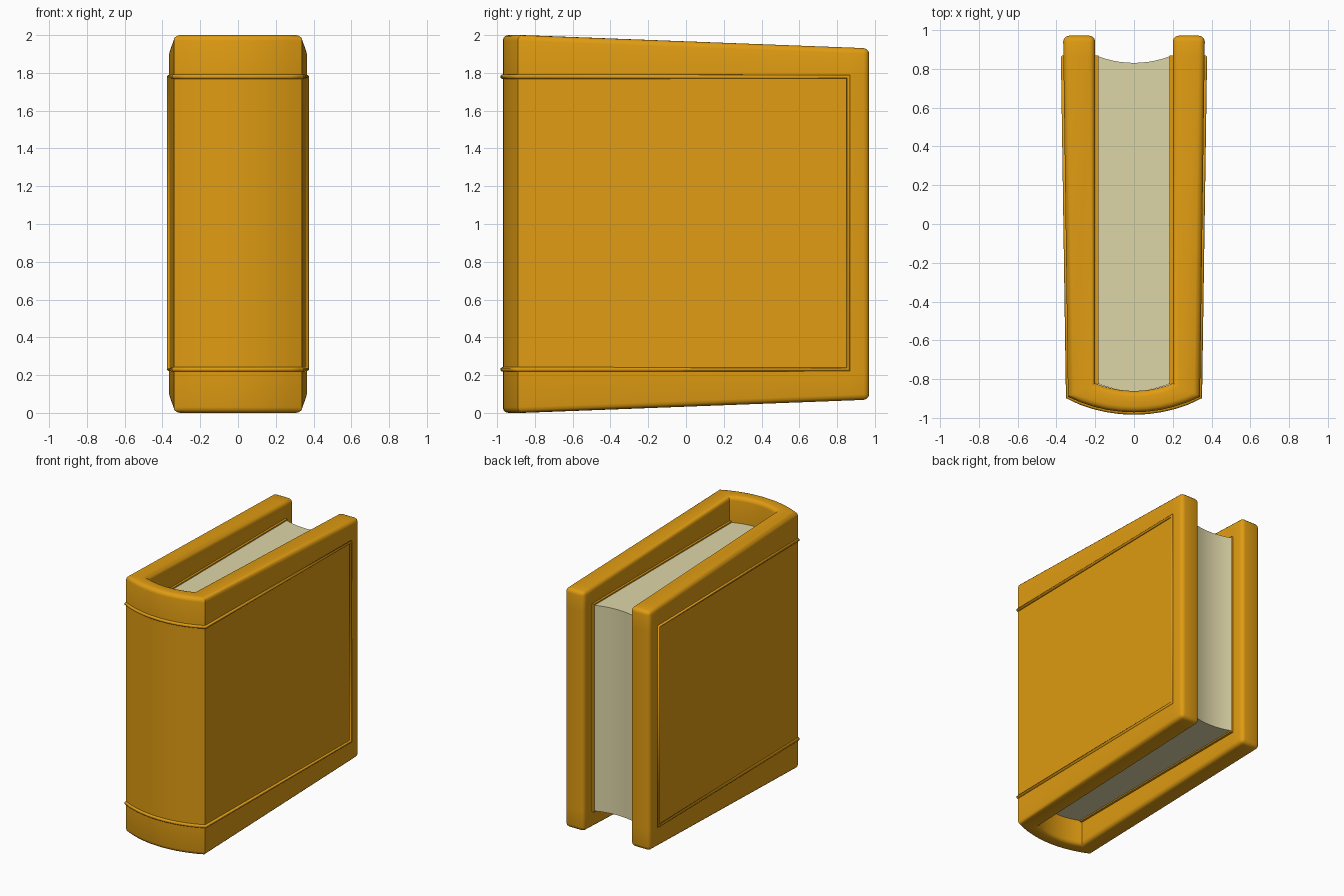
import bpy, bmesh, math

if "Cube" in bpy.data.objects:
    bpy.data.objects.remove(bpy.data.objects["Cube"])


def material(name, rgb):
    m = bpy.data.materials.new(name)
    m.diffuse_color = (*rgb, 1)
    m.use_nodes = True
    m.node_tree.nodes["Principled BSDF"].inputs["Base Color"].default_value = m.diffuse_color
    return m


ORANGE = material("orange leather", (0.74, 0.33, 0.006))
CREAM = material("cream paper", (0.73, 0.67, 0.39))


def finish(bm, name, mat, angle=40):
    bmesh.ops.recalc_face_normals(bm, faces=bm.faces[:])
    me = bpy.data.meshes.new(name)
    bm.to_mesh(me)
    bm.free()
    ob = bpy.data.objects.new(name, me)
    bpy.context.collection.objects.link(ob)
    me.materials.append(mat)
    bpy.ops.object.select_all(action='DESELECT')
    ob.select_set(True)
    bpy.context.view_layer.objects.active = ob
    bpy.ops.object.shade_smooth_by_angle(angle=math.radians(angle))
    return ob


def arc(half, y_edge, y_mid, n=10):
    """Shallow circular arc running from +half to -half in x."""
    s = y_edge - y_mid
    a = 2 * math.atan(s / half)
    r = half / math.sin(a)
    cy = y_mid + r
    return [(r * math.sin(a - 2 * a * i / n), cy - r * math.cos(a - 2 * a * i / n))
            for i in range(n + 1)]


def mirrored(side, middle):
    return side + middle + [(-x, y) for x, y in reversed(side)]


# Cover: U-shaped shell, tapering in height towards the fore edge
outer = mirrored([(0.365, 0.97), (0.3635, 0.86)], arc(0.34, -0.89, -0.97))
inner = mirrored([(0.2, 0.97), (0.2, 0.86)], arc(0.2, -0.82, -0.86))


def drop(y):
    return 0.07 * max(0, y + 0.85) / 1.82


bm = bmesh.new()


def column(x, y):
    return [bm.verts.new((x, y, z)) for z in (drop(y), 0.23, 1.78, 2 - drop(y))]


oc = [column(*p) for p in outer]
ic = [column(*p) for p in inner]
for i in range(len(oc) - 1):
    for c in (oc, ic):
        for k in range(3):
            bm.faces.new((c[i][k], c[i + 1][k], c[i + 1][k + 1], c[i][k + 1]))
    for k in (0, 3):
        bm.faces.new((oc[i][k], oc[i + 1][k], ic[i + 1][k], ic[i][k]))
for i in (0, -1):
    for k in range(3):
        bm.faces.new((oc[i][k], ic[i][k], ic[i][k + 1], oc[i][k + 1]))
bmesh.ops.recalc_face_normals(bm, faces=bm.faces[:])
rim = [e for e in bm.edges if e.calc_face_angle(0) > 1.3]
bmesh.ops.bevel(bm, geom=rim, offset=0.03, segments=3, profile=0.5,
                affect='EDGES', clamp_overlap=True)
finish(bm, "cover", ORANGE)

# Raised border: one closed bead round the spine and both boards
path = outer[1:-1]
points = [(x, y, 1.78) for x, y in path] + [(x, y, 0.23) for x, y in reversed(path)]
cu = bpy.data.curves.new("raised_border", 'CURVE')
cu.dimensions = '3D'
cu.bevel_depth = 0.013
cu.bevel_resolution = 2
sp = cu.splines.new('POLY')
sp.points.add(len(points) - 1)
for p, co in zip(sp.points, points):
    p.co = (*co, 1)
sp.use_cyclic_u = True
cu.materials.append(ORANGE)
border = bpy.data.objects.new("raised_border", cu)
bpy.context.collection.objects.link(border)

# Page block: convex at the spine, hollow at the fore edge
outline = arc(0.187, -0.822, -0.86) + arc(0.187, 0.865, 0.83)[::-1]
bm = bmesh.new()
base = bm.faces.new([bm.verts.new((x, y, 0.2)) for x, y in outline])
ext = bmesh.ops.extrude_face_region(bm, geom=[base])
bmesh.ops.translate(bm, vec=(0, 0, 1.6),
                    verts=[v for v in ext["geom"] if isinstance(v, bmesh.types.BMVert)])
finish(bm, "page_block", CREAM)

# Linings: thin boards between pages and covers
for side, name in ((1, "right_lining"), (-1, "left_lining")):
    bm = bmesh.new()
    bmesh.ops.create_cube(bm, size=1)
    for v in bm.verts:
        v.co = (side * (0.195 + v.co.x * 0.024), 0.022 + v.co.y * 1.69, 1 + v.co.z * 1.62)
    finish(bm, name, ORANGE)
